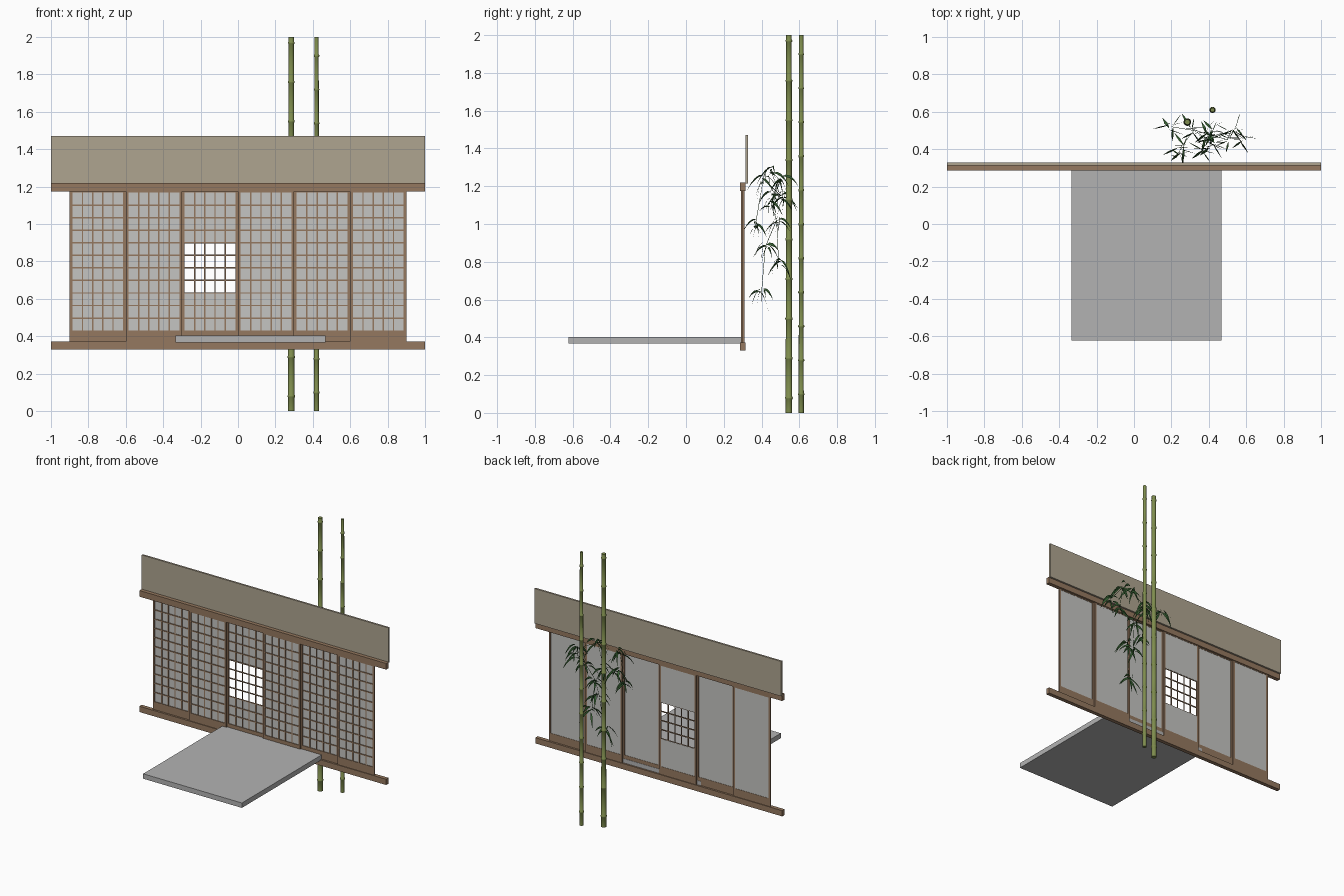
import bpy, bmesh, math, random
from mathutils import Vector

if "Cube" in bpy.data.objects:
    bpy.data.objects.remove(bpy.data.objects["Cube"])

random.seed(4)


def material(name, rgb):
    m = bpy.data.materials.new(name)
    m.diffuse_color = (*rgb, 1)
    m.use_nodes = True
    m.node_tree.nodes["Principled BSDF"].inputs["Base Color"].default_value = m.diffuse_color
    return m


WOOD = material("brown wood", (0.30, 0.19, 0.115))
PAPER = material("shoji paper", (0.56, 0.56, 0.54))
PLASTER = material("tan plaster", (0.43, 0.375, 0.28))
STONE = material("grey floor", (0.45, 0.45, 0.45))
CANE = material("bamboo green", (0.21, 0.265, 0.075))
LEAF = material("leaf green", (0.035, 0.11, 0.03))


def finish(bm, name, mat):
    me = bpy.data.meshes.new(name)
    bm.to_mesh(me)
    bm.free()
    ob = bpy.data.objects.new(name, me)
    bpy.context.collection.objects.link(ob)
    me.materials.append(mat)
    return ob


def add_box(bm, x0, x1, y0, y1, z0, z1):
    vs = bmesh.ops.create_cube(bm, size=1)["verts"]
    for v in vs:
        v.co = Vector((x0 + (v.co.x + .5) * (x1 - x0),
                       y0 + (v.co.y + .5) * (y1 - y0),
                       z0 + (v.co.z + .5) * (z1 - z0)))


def box(name, mat, *dims):
    bm = bmesh.new()
    add_box(bm, *dims)
    return finish(bm, name, mat)


# Wall band, beams and floor slab
box("upper_wall", PLASTER, -1, 1, 0.314, 0.328, 1.215, 1.47)
box("upper_beam", WOOD, -1, 1, 0.287, 0.315, 1.175, 1.22)
box("lower_beam", WOOD, -1, 1, 0.287, 0.315, 0.33, 0.372)
box("floor_slab", STONE, -0.333, 0.467, -0.622, 0.303, 0.367, 0.403)

# Six sliding screens on two alternating tracks
Z0, Z1, ROWS, COLS = 0.43, 1.168, 11, 5
STILE, BAR = 0.014, 0.0075
row = (Z1 - Z0) / ROWS
for i in range(6):
    x0 = -0.9 + 0.3 * i
    x1 = x0 + 0.3
    y = 0.301 if i % 2 == 0 else 0.292
    a, b = x0 + STILE, x1 - STILE
    # frame: stiles, top rail and kick board
    bm = bmesh.new()
    add_box(bm, x0, a, y, y + 0.009, 0.37, 1.18)
    add_box(bm, b, x1, y, y + 0.009, 0.37, 1.18)
    add_box(bm, a, b, y, y + 0.009, Z1, 1.18)
    add_box(bm, a, b, y, y + 0.009, 0.37, Z0)
    finish(bm, f"screen_frame_{i + 1}", WOOD)
    # lattice bars
    bm = bmesh.new()
    for c in range(1, COLS):
        x = a + (b - a) * c / COLS
        add_box(bm, x - BAR / 2, x + BAR / 2, y + 0.001, y + 0.005, Z0, Z1)
    for r in range(1, ROWS):
        z = Z0 + row * r
        add_box(bm, a, b, y + 0.0005, y + 0.0055, z - BAR / 2, z + BAR / 2)
    finish(bm, f"screen_lattice_{i + 1}", WOOD)
    # paper, left open for four rows in the third screen
    spans = [(Z0, Z0 + 3 * row), (Z0 + 7 * row, Z1)] if i == 2 else [(Z0, Z1)]
    bm = bmesh.new()
    for lo, hi in spans:
        add_box(bm, a, b, y + 0.005, y + 0.007, lo, hi)
    finish(bm, f"screen_paper_{i + 1}", PAPER)


# Bamboo canes: a lathed profile with a raised ring at each node
def cane(name, x, y, r0, r1, first, step, sides=16):
    prof = [(0, 0)]
    z = first
    while z < 1.99:
        prof += [(z - .008, 0), (z - .004, .003), (z + .002, .003), (z + .006, 0)]
        z += step
    prof.append((2.0, 0))
    bm = bmesh.new()
    rings = []
    for z, extra in prof:
        r = r0 + (r1 - r0) * z / 2 + extra
        rings.append([bm.verts.new((x + r * math.cos(t), y + r * math.sin(t), z))
                      for t in (2 * math.pi * k / sides for k in range(sides))])
    for p, q in zip(rings, rings[1:]):
        for k in range(sides):
            n = (k + 1) % sides
            bm.faces.new((p[k], p[n], q[n], q[k])).smooth = True
    bm.faces.new(rings[0][::-1])
    bm.faces.new(rings[-1])
    finish(bm, name, CANE)


cane("bamboo_cane_large", 0.285, 0.545, 0.0175, 0.0145, 0.08, 0.21)
cane("bamboo_cane_small", 0.42, 0.61, 0.0135, 0.0115, 0.10, 0.18)


# Leaves: narrow drooping blades, nearly upright
def add_leaf(bm, base, ang, length, width, lift):
    out = Vector((math.cos(ang), 0.5 * math.sin(ang), 0)).normalized()
    pairs = []
    for t, w in ((0, .12), (.25, .85), (.5, 1), (.75, .6), (1, .02)):
        p = base + out * (length * .75 * t)
        p.z += length * (lift * t - 0.75 * t * t)
        tangent = out * .75 + Vector((0, 0, lift - 1.5 * t))
        face = Vector((out.y * .6, -1, .25))
        side = tangent.cross(face).normalized() * (width * w / 2)
        pairs.append((bm.verts.new(p + side), bm.verts.new(p - side)))
    for (a, b), (c, d) in zip(pairs, pairs[1:]):
        bm.faces.new((a, b, d, c))


sprays = [(.25, .41, 1.24), (.24, .37, 1.01), (.58, .46, 1.15), (.41, .42, .88),
          (.38, .40, .64), (.50, .45, 1.10), (.40, .45, 1.28), (.32, .50, 1.15),
          (.52, .50, 1.23), (.40, .48, 1.02), (.42, .49, .80), (.20, .52, 1.16)]
bm = bmesh.new()
for s in sprays:
    for k in range(7):
        ang = 2 * math.pi * (k + random.random() * .7) / 7
        base = Vector(s) + Vector((random.uniform(-.02, .02),
                                   random.uniform(-.015, .015),
                                   random.uniform(-.025, .025)))
        add_leaf(bm, base, ang, random.uniform(.08, .125),
                 random.uniform(.012, .017), random.uniform(-.2, .45))
finish(bm, "bamboo_leaves", LEAF)

# Twigs joining the leaf sprays
cu = bpy.data.curves.new("leaf_twigs", "CURVE")
cu.dimensions = "3D"
cu.bevel_depth = 0.0014
cu.bevel_resolution = 0
for path in ((6, 7, 0, 1), (6, 8, 2), (7, 11), (8, 5, 9, 3, 4), (9, 10)):
    sp = cu.splines.new("POLY")
    sp.points.add(len(path) - 1)
    for pt, idx in zip(sp.points, path):
        pt.co = (*sprays[idx], 1)
twigs = bpy.data.objects.new("leaf_twigs", cu)
bpy.context.collection.objects.link(twigs)
cu.materials.append(LEAF)
